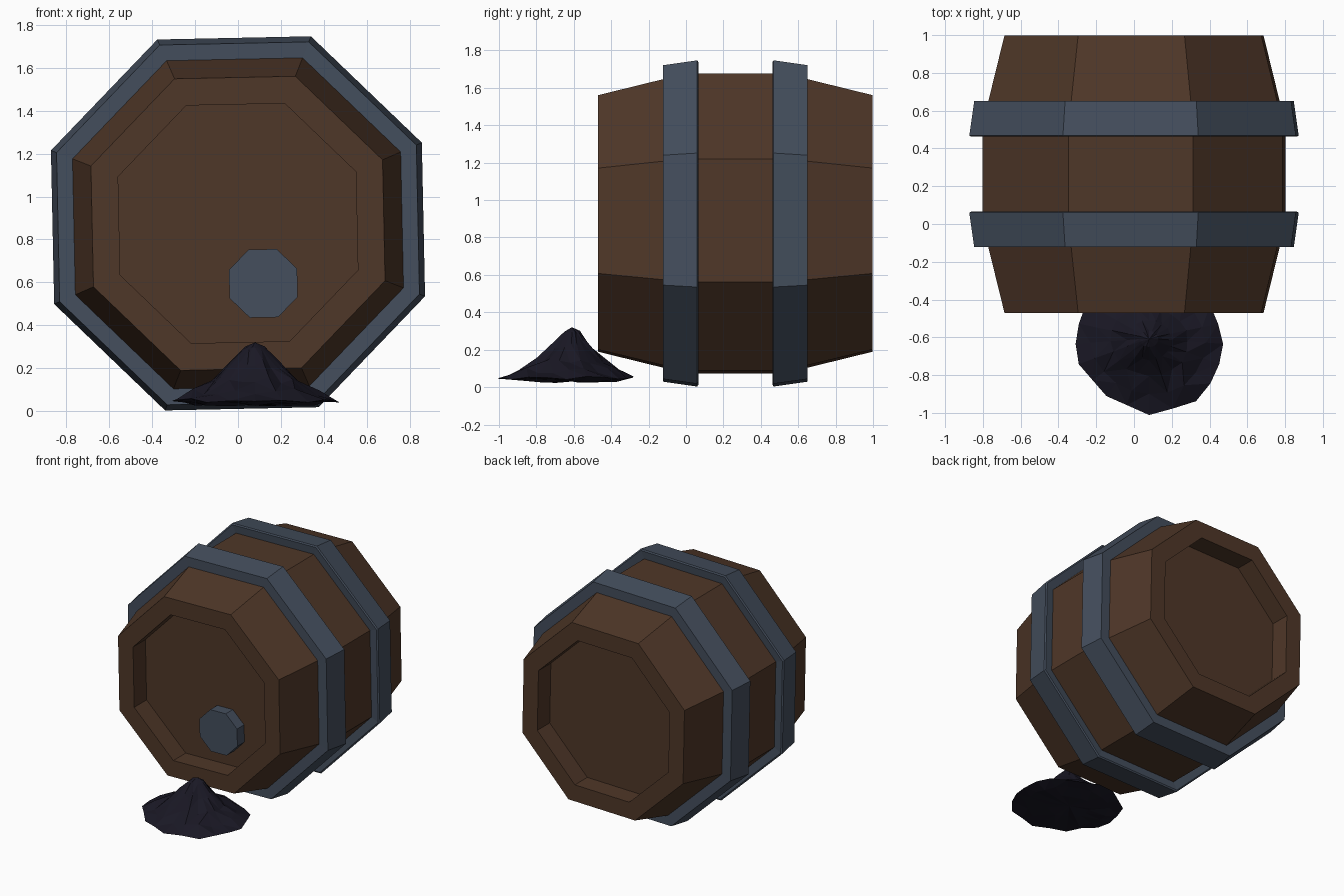
import bpy, bmesh, math, random

if "Cube" in bpy.data.objects:
    bpy.data.objects.remove(bpy.data.objects["Cube"])

random.seed(4)


def material(name, rgb):
    m = bpy.data.materials.new(name)
    m.diffuse_color = (*rgb, 1)
    m.use_nodes = True
    m.node_tree.nodes["Principled BSDF"].inputs["Base Color"].default_value = m.diffuse_color
    return m


WOOD = material("dark_wood", (0.078, 0.038, 0.021))
IRON = material("iron", (0.058, 0.077, 0.110))
POWDER = material("powder", (0.010, 0.009, 0.018))


def finish(name, bm, mat):
    bmesh.ops.recalc_face_normals(bm, faces=bm.faces)
    me = bpy.data.meshes.new(name)
    bm.to_mesh(me)
    bm.free()
    me.materials.append(mat)
    ob = bpy.data.objects.new(name, me)
    bpy.context.collection.objects.link(ob)
    return ob


def octagon_lathe(name, profile, mat, center, loop=False):
    """Eight-sided sweep of (y, radius) points around the y axis."""
    bm = bmesh.new()
    rings = []
    for y, r in profile:
        rings.append([bm.verts.new((center[0] + r * math.cos(a), y, center[1] + r * math.sin(a)))
                      for a in (math.radians(23.7 + 45 * i) for i in range(8))])
    pairs = list(zip(rings, rings[1:]))
    if loop:
        pairs.append((rings[-1], rings[0]))
    else:
        bm.faces.new(rings[0])
        bm.faces.new(rings[-1])
    for a, b in pairs:
        for i in range(8):
            j = (i + 1) % 8
            bm.faces.new((a[i], a[j], b[j], b[i]))
    return finish(name, bm, mat)


AXIS = (0.0, 0.875)
MID = 0.264

# Barrel body: recessed head, rim, bulging staves, mirrored about the middle
half = [(-0.32, 0.60), (-0.47, 0.60), (-0.47, 0.736), (0.0, 0.86)]
octagon_lathe("barrel_body", half + [(2 * MID - y, r) for y, r in reversed(half)], WOOD, AXIS)

# Two hoops with slanted outer faces
hoop = [(-0.12, 0.80), (-0.122, 0.908), (0.06, 0.936), (0.066, 0.925), (0.055, 0.83)]
octagon_lathe("front_hoop", hoop, IRON, AXIS, True)
octagon_lathe("back_hoop", [(2 * MID - y, r) for y, r in hoop], IRON, AXIS, True)

# Bung set in the front head
octagon_lathe("bung", [(-0.405, 0.172), (-0.30, 0.172)], IRON, (0.118, 0.595))

# Spilled powder heap: jittered rings rising to a peak, with a lumpy underside
bm = bmesh.new()
N = 20
cx, cy = 0.08, -0.635
lobes = [random.uniform(0.93, 1.05) for _ in range(N)]
rings = []
for f, z, jit in [(0.12, 0.295, 0.008), (0.3, 0.22, 0.015), (0.52, 0.145, 0.018), (0.76, 0.09, 0.016),
                  (1.0, 0.05, 0.012), (0.75, 0.035, 0.01), (0.4, 0.03, 0.008)]:
    ring = []
    for i in range(N):
        a = math.tau * i / N
        k = f * (1 + (lobes[i] - 1) * f) * random.uniform(0.97, 1.03)
        ring.append(bm.verts.new((cx + 0.40 * k * math.cos(a), cy + 0.03 * (1 - f) + 0.355 * k * math.sin(a),
                                  z + random.uniform(-jit, jit))))
    rings.append(ring)
for a, b in zip(rings, rings[1:]):
    for i in range(N):
        j = (i + 1) % N
        bm.faces.new((a[i], a[j], b[j], b[i]))
for ring, z in ((rings[0], 0.32), (rings[-1], 0.03)):
    tip = bm.verts.new((cx, cy + 0.025, z))
    for i in range(N):
        bm.faces.new((ring[i], ring[(i + 1) % N], tip))
bmesh.ops.triangulate(bm, faces=bm.faces)
finish("powder_heap", bm, POWDER)
